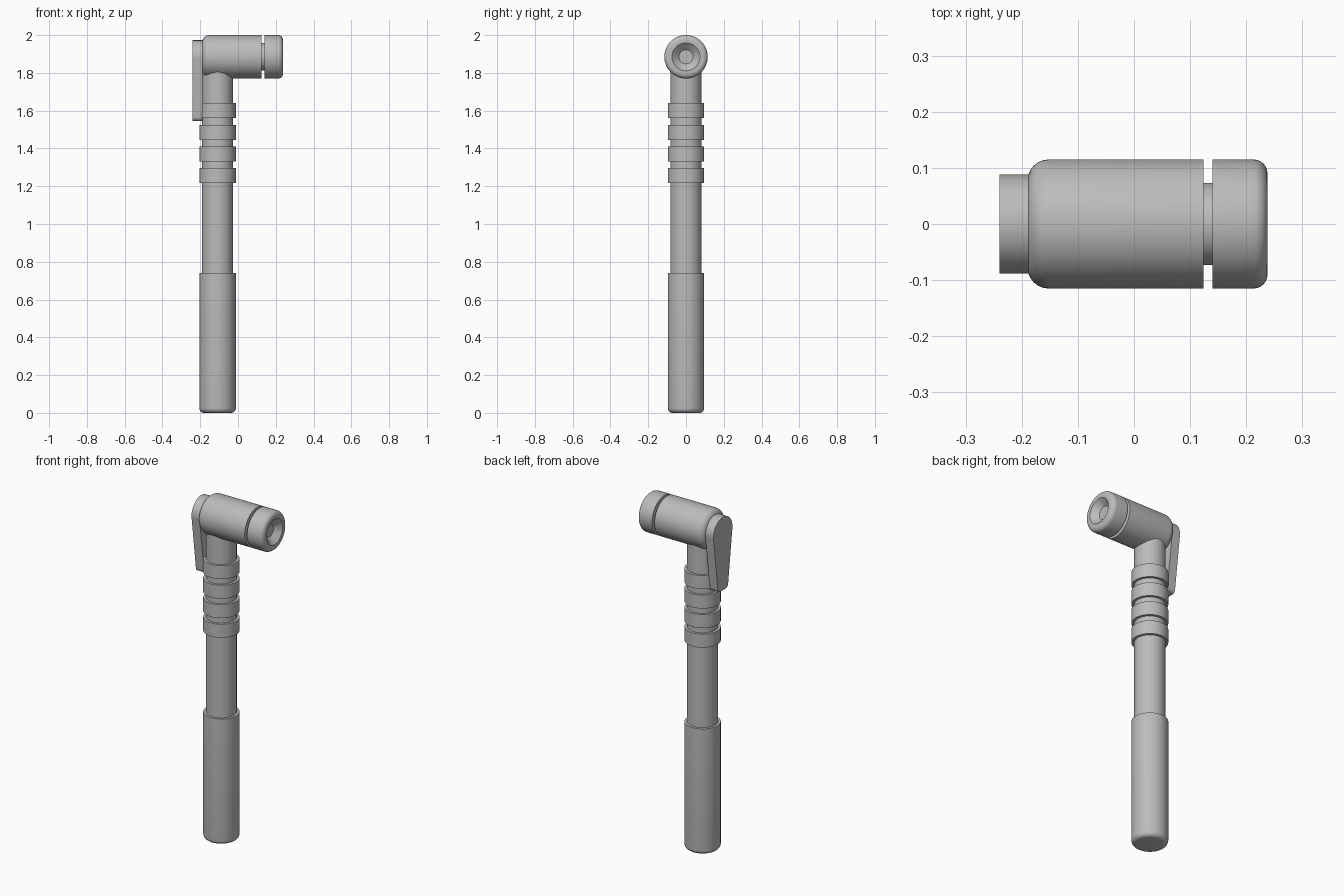
import bpy, bmesh, math
from mathutils import Matrix, Vector

cube = bpy.data.objects.get("Cube")
if cube:
    bpy.data.objects.remove(cube, do_unlink=True)

SHAFT_X, HEAD_Z = -0.108, 1.885

grey = bpy.data.materials.new("plain grey")
grey.use_nodes = True
grey.diffuse_color = (0.5, 0.5, 0.5, 1)
grey.node_tree.nodes["Principled BSDF"].inputs["Base Color"].default_value = (0.5, 0.5, 0.5, 1)


def finish(bm, name):
    bmesh.ops.recalc_face_normals(bm, faces=bm.faces)
    mesh = bpy.data.meshes.new(name)
    bm.to_mesh(mesh)
    bm.free()
    mesh.materials.append(grey)
    obj = bpy.data.objects.new(name, mesh)
    bpy.context.collection.objects.link(obj)
    bpy.ops.object.select_all(action='DESELECT')
    obj.select_set(True)
    bpy.context.view_layer.objects.active = obj
    bpy.ops.object.shade_smooth_by_angle(angle=math.radians(30))
    return obj


def corner(r, h, size, start, steps=6):
    """Quarter-round profile points about (r, h), beginning at angle start."""
    angles = [start + math.pi / 2 * i / steps for i in range(steps + 1)]
    return [(r + size * math.cos(a), h + size * math.sin(a)) for a in angles]


def lathe(name, profile, matrix):
    """Spin a (radius, height) profile around z, then place it."""
    bm = bmesh.new()
    verts = [bm.verts.new((r, 0, h)) for r, h in profile]
    edges = [bm.edges.new(pair) for pair in zip(verts, verts[1:])]
    bmesh.ops.spin(bm, geom=verts + edges, cent=(0, 0, 0), axis=(0, 0, 1),
                   angle=math.tau, steps=64, use_duplicate=False)
    bmesh.ops.remove_doubles(bm, verts=bm.verts, dist=0.0001)
    bm.transform(matrix)
    return finish(bm, name)


upright = Matrix.Translation((SHAFT_X, 0, 0))
sideways = Matrix.Translation((0, 0, HEAD_Z)) @ Matrix.Rotation(math.pi / 2, 4, 'Y')

# Upright barrel, handle and grip rings
lathe("barrel", [(0, 0.7), (0.082, 0.7), (0.082, 1.86), (0, 1.86)], upright)
lathe("handle", [(0, 0)] + corner(0.0715, 0.025, 0.025, -math.pi / 2)
      + [(0.0965, 0.74), (0, 0.74)], upright)
for i in range(4):
    low = 1.217 + 0.1145 * i
    lathe(f"grip_ring_{i + 1}", [(0.07, low), (0.0965, low), (0.0965, low + 0.079),
                                 (0.07, low + 0.079), (0.07, low)], upright)

# Horizontal head, neck and end cap with a funnel-shaped valve opening
lathe("head", [(0, -0.19)] + corner(0.077, -0.152, 0.038, -math.pi / 2)
      + [(0.115, 0.124), (0, 0.124)], sideways)
lathe("neck", [(0, 0.1), (0.073, 0.1), (0.073, 0.16), (0, 0.16)], sideways)
lathe("valve_cap", [(0, 0.14), (0.115, 0.14)] + corner(0.09, 0.213, 0.025, 0)
      + [(0.074, 0.238), (0.037, 0.205), (0, 0.205)], sideways)


# Tapered lever on the end of the head
def lever():
    top_r, low_r, low_z = 0.088, 0.04, 1.585
    tilt = math.asin((top_r - low_r) / (HEAD_Z - low_z))
    outline = []
    for i in range(33):
        a = -tilt + (math.pi + 2 * tilt) * i / 32
        outline.append((top_r * math.cos(a), HEAD_Z + top_r * math.sin(a)))
    # Bottom corners are rounded on a smaller radius with a flat between
    small = 0.022
    for side, start in ((-1, math.pi), (1, 1.5 * math.pi)):
        outline += corner(side * 0.026, low_z - low_r + small, small, start)
    bm = bmesh.new()
    face = bm.faces.new([bm.verts.new((-0.24, y, z)) for y, z in outline])
    out = bmesh.ops.extrude_face_region(bm, geom=[face])
    moved = [v for v in out["geom"] if isinstance(v, bmesh.types.BMVert)]
    bmesh.ops.translate(bm, verts=moved, vec=Vector((0.052, 0, 0)))
    finish(bm, "lever")


lever()
